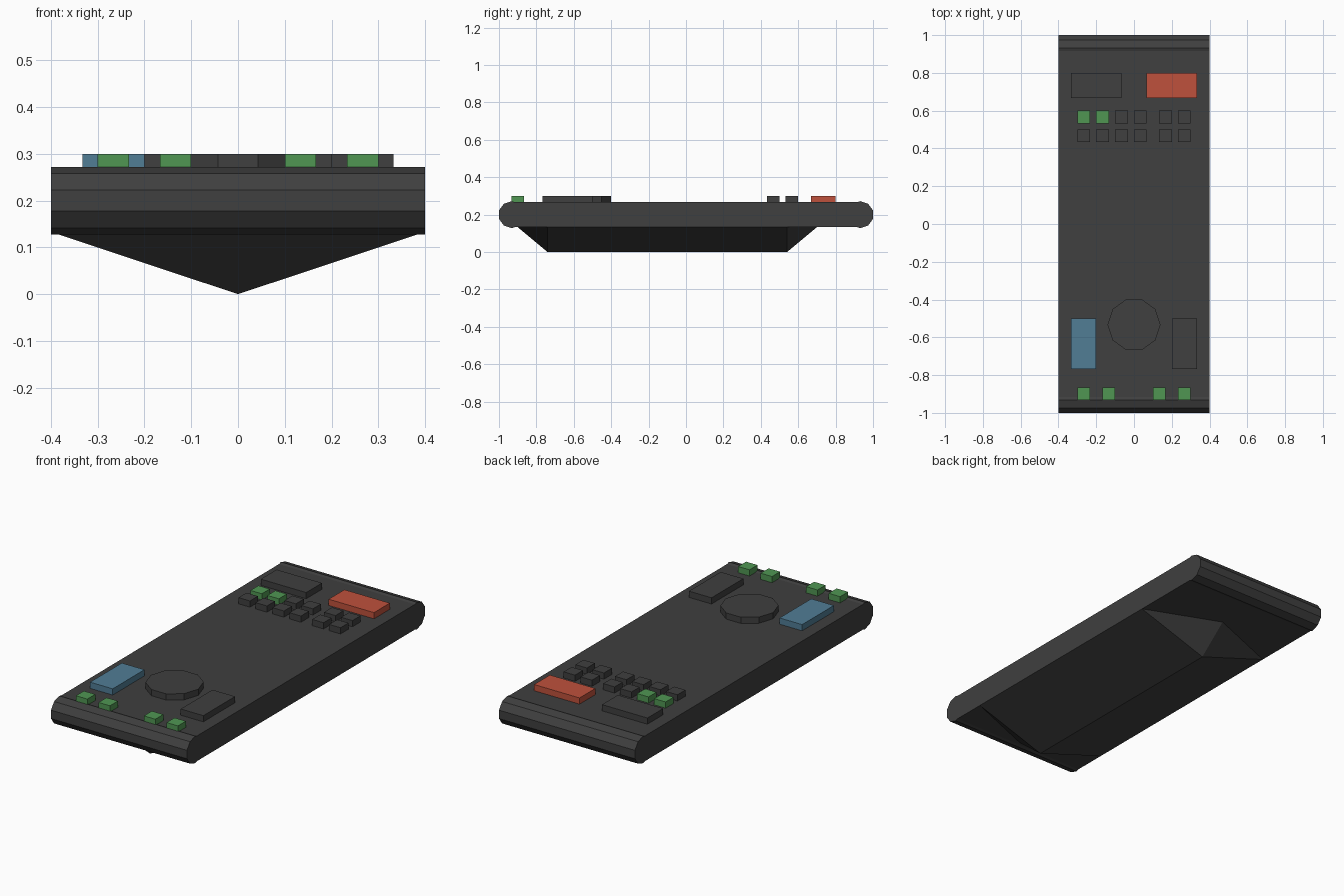
import bpy, bmesh, math

if "Cube" in bpy.data.objects:
    bpy.data.objects.remove(bpy.data.objects["Cube"])


def material(name, r, g, b):
    m = bpy.data.materials.new(name)
    m.diffuse_color = (r, g, b, 1)
    m.use_nodes = True
    m.node_tree.nodes["Principled BSDF"].inputs["Base Color"].default_value = m.diffuse_color
    return m


DARK = material("charcoal", 0.050, 0.050, 0.050)
GREEN = material("green", 0.080, 0.305, 0.086)
RED = material("red", 0.520, 0.083, 0.045)
BLUE = material("blue", 0.082, 0.205, 0.300)


def finish(name, bm, mat):
    bmesh.ops.recalc_face_normals(bm, faces=bm.faces)
    me = bpy.data.meshes.new(name)
    bm.to_mesh(me)
    bm.free()
    me.materials.append(mat)
    ob = bpy.data.objects.new(name, me)
    bpy.context.collection.objects.link(ob)


def extrude(name, points, offset, mat):
    """Face through the points, pushed along the offset into a solid."""
    bm = bmesh.new()
    face = bm.faces.new([bm.verts.new(p) for p in points])
    new = bmesh.ops.extrude_face_region(bm, geom=[face], use_keep_orig=True)["geom"]
    bmesh.ops.translate(bm, vec=offset, verts=[v for v in new if isinstance(v, bmesh.types.BMVert)])
    finish(name, bm, mat)


DECK, TOP, UNDER = 0.267, 0.30, 0.133


def button(name, x, y, w, d, mat):
    """Raised block with its lower left corner at x, y."""
    z = DECK - 0.01
    pts = [(x, y, z), (x + w, y, z), (x + w, y + d, z), (x, y + d, z)]
    extrude(name, pts, (0, 0, TOP - z), mat)


# Slab body with ten-sided rounded ends, slightly thicker than the deck
R, CZ = 0.072, 0.2
CY = 1 - R * math.cos(math.radians(18))
quarter = [(0.916, DECK)] + [(CY + R * math.cos(math.radians(a)), CZ + R * math.sin(math.radians(a)))
                             for a in (90, 54, 18)]
half = quarter + [(y, 2 * CZ - z) for y, z in reversed(quarter)]
profile = half + [(-y, z) for y, z in reversed(half)]
extrude("body", [(-0.4, y, z) for y, z in profile], (0.8, 0, 0), DARK)

# Keel underneath: V-shaped prism with pointed ends
bm = bmesh.new()
rings = []
for y, tip in ((-0.74, -0.90), (0.54, 0.70)):
    rings.append([bm.verts.new(p) for p in
                  ((-0.4, y, UNDER), (0, y, 0), (0.4, y, UNDER), (0, tip, UNDER))])
(l0, k0, r0, t0), (l1, k1, r1, t1) = rings
for f in ((l0, k0, k1, l1), (k0, r0, r1, k1), (l0, t0, k0), (t0, r0, k0),
          (l1, k1, t1), (t1, k1, r1), (l0, l1, t1, r1, r0, t0)):
    bm.faces.new(f)
finish("keel", bm, DARK)

# Large buttons
button("back_left_button", -0.333, 0.667, 0.267, 0.133, DARK)
button("back_right_button", 0.066, 0.667, 0.267, 0.133, RED)
button("front_left_button", -0.333, -0.767, 0.133, 0.267, BLUE)
button("front_right_button", 0.2, -0.767, 0.133, 0.267, DARK)

# Two rows of small keys, the first two lit green
for row, y in enumerate((0.533, 0.433)):
    for col, x in enumerate((-0.3, -0.2, -0.1, 0.0, 0.133, 0.233)):
        button(f"key_{row}_{col}", x, y, 0.067, 0.067, GREEN if row == 0 and col < 2 else DARK)

# Front indicator lights
for i, x in enumerate((-0.3, -0.167, 0.1, 0.233)):
    button(f"front_light_{i}", x, -0.933, 0.067, 0.067, GREEN)

# Ten-sided dial
dial = [(0.14 * math.cos(math.tau * i / 10), -0.533 + 0.14 * math.sin(math.tau * i / 10), DECK - 0.01)
        for i in range(10)]
extrude("dial", dial, (0, 0, TOP - DECK + 0.01), DARK)
